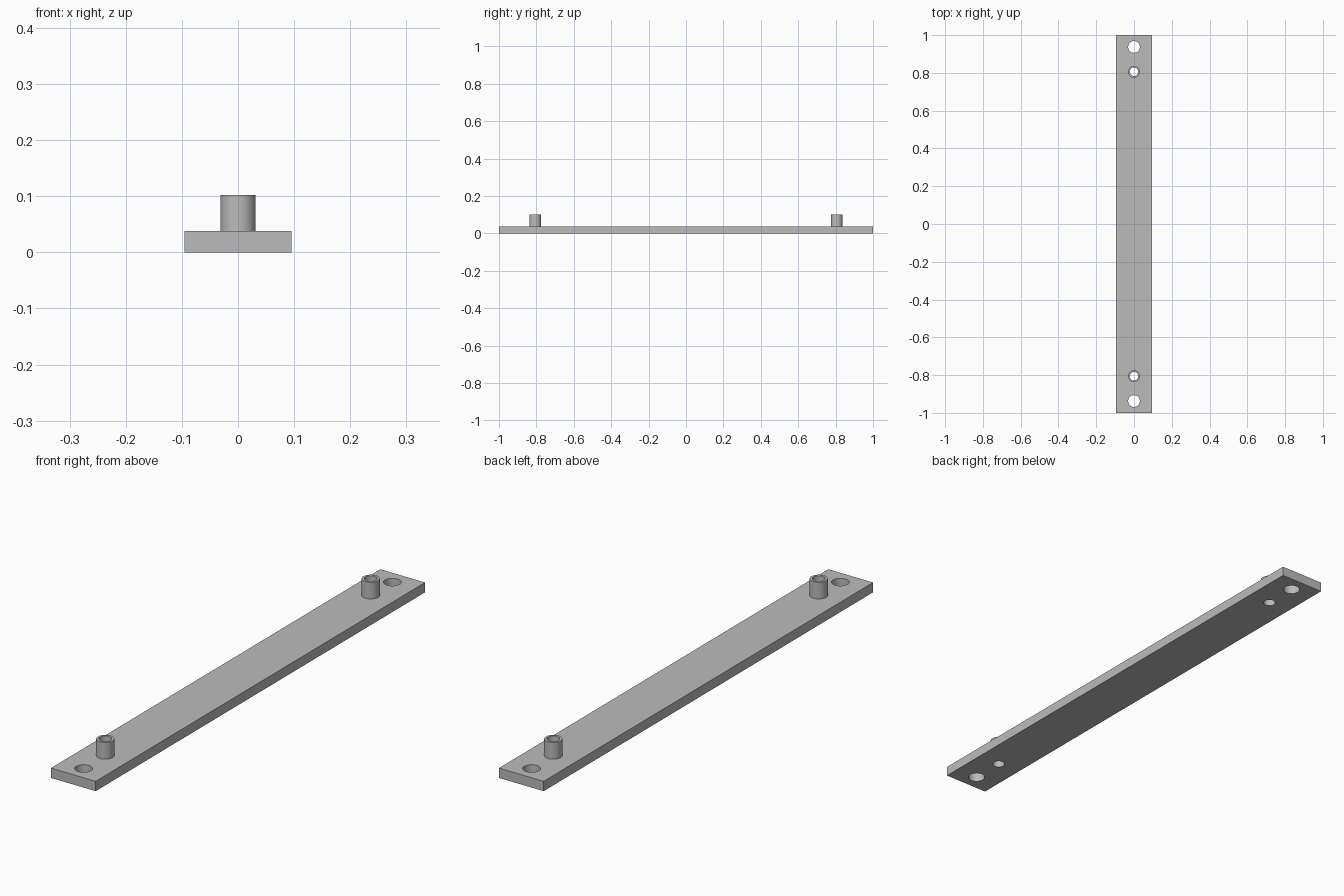
import bpy

# Remove the default cube only
cube = bpy.data.objects.get("Cube")
if cube:
    bpy.data.objects.remove(cube, do_unlink=True)

HALF_WIDTH = 0.095
THICKNESS = 0.038
POST_TOP = 0.102
POST_Y = 0.806
HOLE_Y = 0.9375
POST_RADIUS = 0.0315
BORE_RADIUS = 0.0225
HOLE_RADIUS = 0.031

grey = bpy.data.materials.new("plain grey")
grey.use_nodes = True
colour = (0.5, 0.5, 0.5, 1)
grey.diffuse_color = colour
grey.node_tree.nodes["Principled BSDF"].inputs["Base Color"].default_value = colour


def cylinder(name, radius, y, bottom, top):
    bpy.ops.mesh.primitive_cylinder_add(
        vertices=48, radius=radius, depth=top - bottom,
        location=(0, y, (bottom + top) / 2))
    obj = bpy.context.object
    obj.name = name
    obj.data.materials.append(grey)
    return obj


def combine(target, other, operation):
    mod = target.modifiers.new(other.name, 'BOOLEAN')
    mod.operation = operation
    mod.solver = 'EXACT'
    mod.object = other
    bpy.context.view_layer.objects.active = target
    bpy.ops.object.modifier_apply(modifier=mod.name)
    bpy.data.objects.remove(other, do_unlink=True)


# Long flat bar
bpy.ops.mesh.primitive_cube_add(size=1, location=(0, 0, THICKNESS / 2))
bar = bpy.context.object
bar.name = "mounting_bar"
bar.scale = (2 * HALF_WIDTH, 2, THICKNESS)
bpy.ops.object.transform_apply(location=False, rotation=False, scale=True)
bar.data.materials.append(grey)

# Hollow posts and screw holes at both ends
for side in (-1, 1):
    combine(bar, cylinder("post", POST_RADIUS, side * POST_Y, THICKNESS / 2, POST_TOP), 'UNION')
    combine(bar, cylinder("post_bore", BORE_RADIUS, side * POST_Y, -0.1, 0.2), 'DIFFERENCE')
    combine(bar, cylinder("screw_hole", HOLE_RADIUS, side * HOLE_Y, -0.1, 0.2), 'DIFFERENCE')

# Smooth round walls, crisp edges
bpy.ops.object.select_all(action='DESELECT')
bar.select_set(True)
bpy.context.view_layer.objects.active = bar
bpy.ops.object.shade_smooth_by_angle(angle=0.6)
